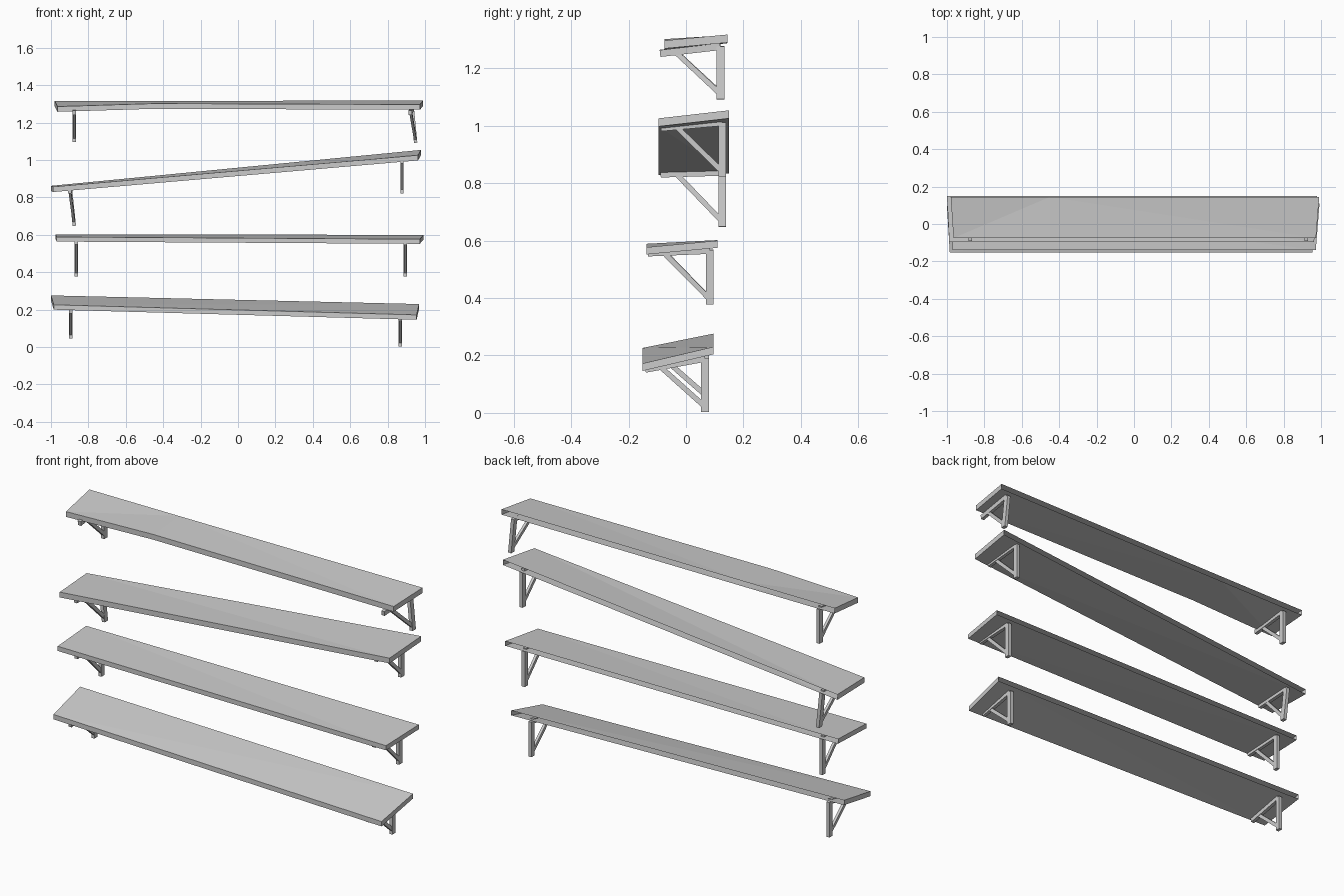
import bpy
import bmesh
from mathutils import Vector

if "Cube" in bpy.data.objects:
    bpy.data.objects.remove(bpy.data.objects["Cube"], do_unlink=True)

grey = bpy.data.materials.new("plain grey")
grey.use_nodes = True
colour = (0.6, 0.6, 0.6, 1)
grey.diffuse_color = colour
grey.node_tree.nodes["Principled BSDF"].inputs["Base Color"].default_value = colour


def finish(name, bm):
    mesh = bpy.data.meshes.new(name)
    bm.to_mesh(mesh)
    bm.free()
    mesh.materials.append(grey)
    bpy.context.collection.objects.link(bpy.data.objects.new(name, mesh))


def shelf(name, stations, thick):
    """Warped board, open along the wall side; stations are (front, back) top points."""
    bm = bmesh.new()
    drop = Vector((0, 0, -thick))
    rings = []
    for front, back in stations:
        f, b = Vector(front), Vector(back)
        rings.append([bm.verts.new(p) for p in (b, f, f + drop, b + drop)])
    for r, s in zip(rings, rings[1:]):
        for i in range(3):
            bm.faces.new((r[i], r[i + 1], s[i + 1], s[i]))
    bm.faces.new(rings[0][::-1])
    bm.faces.new(rings[-1])
    bmesh.ops.triangulate(bm, faces=[f for f in bm.faces if len(f.verts) == 4])
    finish(name, bm)


def bar(bm, start, end, width, depth):
    """Rectangular bar; width runs along x, depth across the bar in the side plane."""
    axis = (end - start).normalized()
    across = axis.cross(Vector((1, 0, 0))).normalized()
    side = across.cross(axis)
    ends = []
    for p in (start, end):
        ends.append([bm.verts.new(p + side * width * u / 2 + across * depth * v / 2)
                     for u, v in ((-1, -1), (1, -1), (1, 1), (-1, 1))])
    a, b = ends
    bm.faces.new(a[::-1])
    bm.faces.new(b)
    for i in range(4):
        j = (i + 1) % 4
        bm.faces.new((a[i], a[j], b[j], b[i]))


def bracket(name, tip, top, foot, arm_depth=0.024):
    """Arm under the board, post against the wall and a diagonal brace."""
    tip, top, foot = Vector(tip), Vector(top), Vector(foot)
    bm = bmesh.new()
    bar(bm, tip, top, 0.018, arm_depth)
    bar(bm, foot, top, 0.018, 0.027)
    bar(bm, tip.lerp(top, 0.25), foot.lerp(top, 0.1), 0.014, 0.018)
    bmesh.ops.recalc_face_normals(bm, faces=bm.faces)
    finish(name, bm)


# Boards, from the lowest to the highest
shelf("bottom_shelf", [((-0.985, -0.152, 0.226), (-1, 0.095, 0.276)),
                       ((0.955, -0.152, 0.172), (0.968, 0.095, 0.23))], 0.026)
shelf("lower_middle_shelf", [((-0.97, -0.138, 0.589), (-0.975, 0.11, 0.602)),
                             ((0.972, -0.138, 0.577), (0.992, 0.11, 0.6))], 0.025)
shelf("upper_middle_shelf", [((-0.988, -0.095, 0.857), (-1, 0.15, 0.862)),
                             ((0.963, -0.095, 1.026), (0.978, 0.15, 1.054))], 0.028)
shelf("top_shelf", [((-0.965, -0.075, 1.286), (-0.98, 0.145, 1.316)),
                    ((-0.45, -0.075, 1.302), (-0.45, 0.145, 1.316)),
                    ((0.973, -0.075, 1.297), (0.99, 0.145, 1.318))], 0.028)

# Brackets, a pair under each board
bracket("bottom_bracket_right", (-0.895, -0.142, 0.19), (-0.895, 0.066, 0.232), (-0.895, 0.066, 0.045))
bracket("bottom_bracket_left", (0.867, -0.142, 0.152), (0.867, 0.066, 0.19), (0.867, 0.066, 0.003))
bracket("lower_middle_bracket_right", (-0.865, -0.132, 0.56), (-0.865, 0.083, 0.57), (-0.865, 0.083, 0.377))
bracket("lower_middle_bracket_left", (0.895, -0.132, 0.557), (0.895, 0.083, 0.566), (0.895, 0.083, 0.377))
bracket("upper_middle_bracket_right", (-0.9, -0.088, 0.832), (-0.895, 0.126, 0.838), (-0.875, 0.126, 0.648))
bracket("upper_middle_bracket_left", (0.877, -0.088, 0.993), (0.877, 0.126, 1.012), (0.877, 0.126, 0.822))
bracket("top_bracket_right", (-0.875, -0.09, 1.253), (-0.875, 0.12, 1.278), (-0.875, 0.12, 1.096))
bracket("top_bracket_left", (0.92, -0.09, 1.252), (0.932, 0.12, 1.276), (0.95, 0.12, 1.092))
